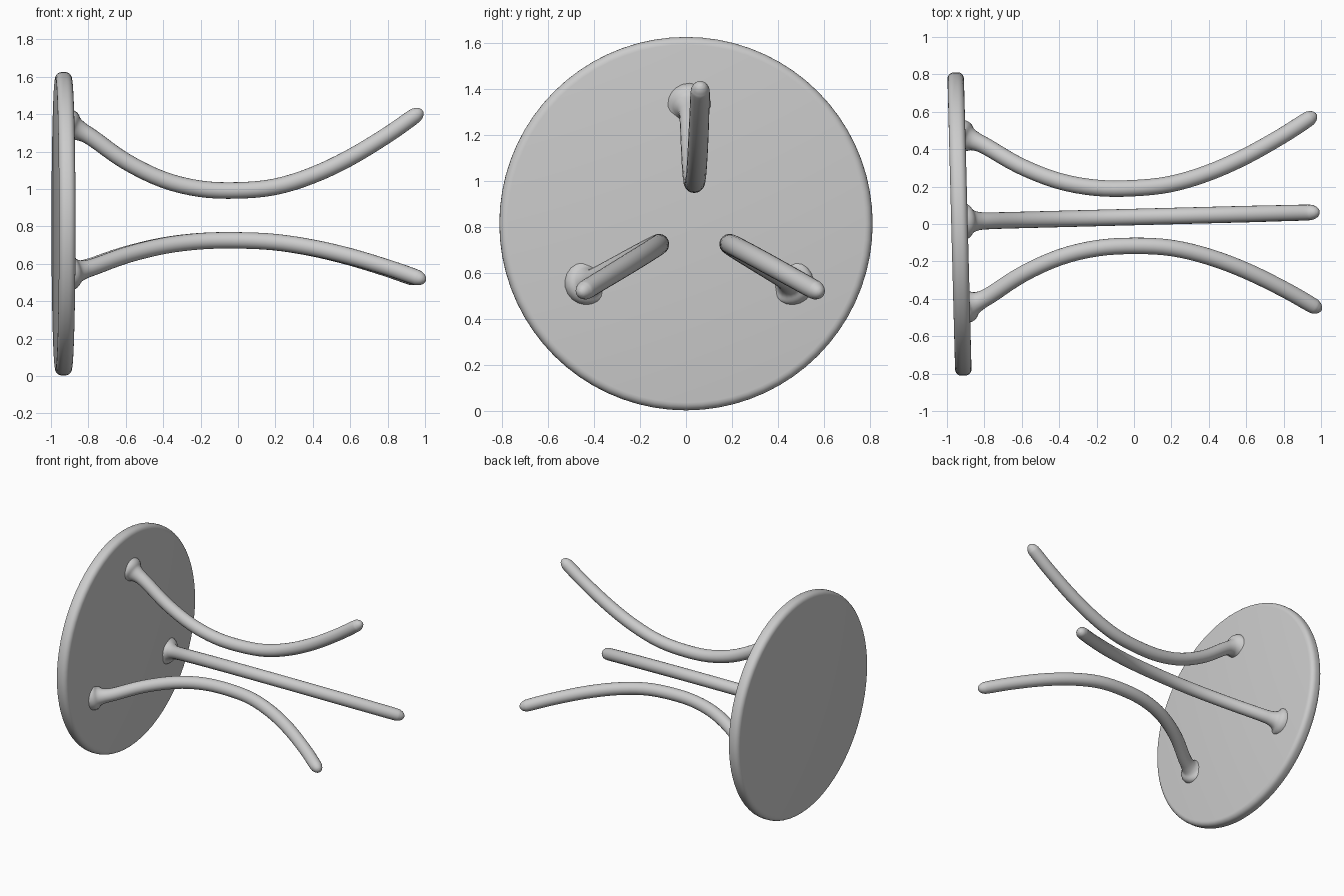
import bpy, bmesh, math
from mathutils import Vector, Matrix

if "Cube" in bpy.data.objects:
    bpy.data.objects.remove(bpy.data.objects["Cube"])

grey = bpy.data.materials.new("plain grey")
grey.diffuse_color = (0.6, 0.6, 0.6, 1)
grey.use_nodes = True
grey.node_tree.nodes["Principled BSDF"].inputs["Base Color"].default_value = grey.diffuse_color

# Stool lies on its side: local z is the seat axis, turned to world x with a slight yaw
PLACE = (Matrix.Translation((-0.933, 0, 0.814))
         @ Matrix.Rotation(0.026, 4, 'Z') @ Matrix.Rotation(math.pi / 2, 4, 'Y'))


def add_rings(name, rings):
    """Skin a list of vertex rings and cap both ends."""
    bm = bmesh.new()
    loops = [[bm.verts.new(p) for p in ring] for ring in rings]
    n = len(loops[0])
    for a, b in zip(loops, loops[1:]):
        for i in range(n):
            j = (i + 1) % n
            bm.faces.new((a[i], a[j], b[j], b[i]))
    bm.faces.new(loops[0][::-1])
    bm.faces.new(loops[-1])
    bmesh.ops.recalc_face_normals(bm, faces=bm.faces)
    mesh = bpy.data.meshes.new(name)
    bm.to_mesh(mesh)
    bm.free()
    mesh.materials.append(grey)
    obj = bpy.data.objects.new(name, mesh)
    bpy.context.collection.objects.link(obj)
    bpy.ops.object.select_all(action='DESELECT')
    obj.select_set(True)
    bpy.context.view_layer.objects.active = obj
    bpy.ops.object.shade_smooth_by_angle(angle=math.radians(40))
    obj.matrix_world = PLACE
    return obj


# Round seat with a softened rim
R, H, B = 0.811, 0.044, 0.034
profile = [(R - B + B * math.cos(t), s * (H - B) + B * math.sin(t))
           for s in (-1, 1)
           for t in [s * math.pi / 2 * k / 5 for k in (range(5, -1, -1) if s < 0 else range(6))]]
add_rings("seat", [[(r * math.cos(a), r * math.sin(a), z)
                    for a in [math.tau * i / 72 for i in range(72)]] for r, z in profile])

# Leg centre line: (distance along seat axis, distance from axis, thickness radius)
PATH = [(0.02, 0.515, 0.10), (0.045, 0.512, 0.092), (0.065, 0.505, 0.066), (0.10, 0.49, 0.05),
        (0.16, 0.455, 0.045), (0.33, 0.335, 0.044), (0.53, 0.237, 0.044), (0.73, 0.187, 0.044),
        (0.93, 0.178, 0.044), (1.13, 0.197, 0.044), (1.33, 0.258, 0.044), (1.53, 0.352, 0.044),
        (1.73, 0.473, 0.043), (1.865, 0.567, 0.042), (1.895, 0.588, 0.036), (1.912, 0.60, 0.024),
        (1.92, 0.606, 0.009)]


def smooth_path(points, steps=4):
    """Catmull-Rom interpolation through the points."""
    p = [Vector(q) for q in points]
    p = [2 * p[0] - p[1]] + p + [2 * p[-1] - p[-2]]
    out = []
    for a, b, c, d in zip(p, p[1:], p[2:], p[3:]):
        for k in range(steps):
            t = k / steps
            out.append(0.5 * (2 * b + (c - a) * t + (2 * a - 5 * b + 4 * c - d) * t * t
                              + (3 * b - a - 3 * c + d) * t ** 3))
    return out + [p[-2]]


# Three splayed legs with flared feet against the seat
path = smooth_path(PATH)
for name, turn in (("top_leg", 0), ("front_leg", 120), ("back_leg", 240)):
    angle = math.radians(180 + turn)
    out = Vector((math.cos(angle), -math.sin(angle), 0))
    side = Vector((math.sin(angle), math.cos(angle), 0))
    rings = []
    for i, (u, r, w) in enumerate(path):
        a, b = path[max(i - 1, 0)], path[min(i + 1, len(path) - 1)]
        du, dr = b[0] - a[0], b[1] - a[1]
        normal = (out * du - Vector((0, 0, dr))).normalized()
        centre = out * r + Vector((0, 0.013, u))
        rings.append([centre + w * (normal * math.cos(t) + side * math.sin(t))
                      for t in [math.tau * k / 20 for k in range(20)]])
    add_rings(name, rings)
